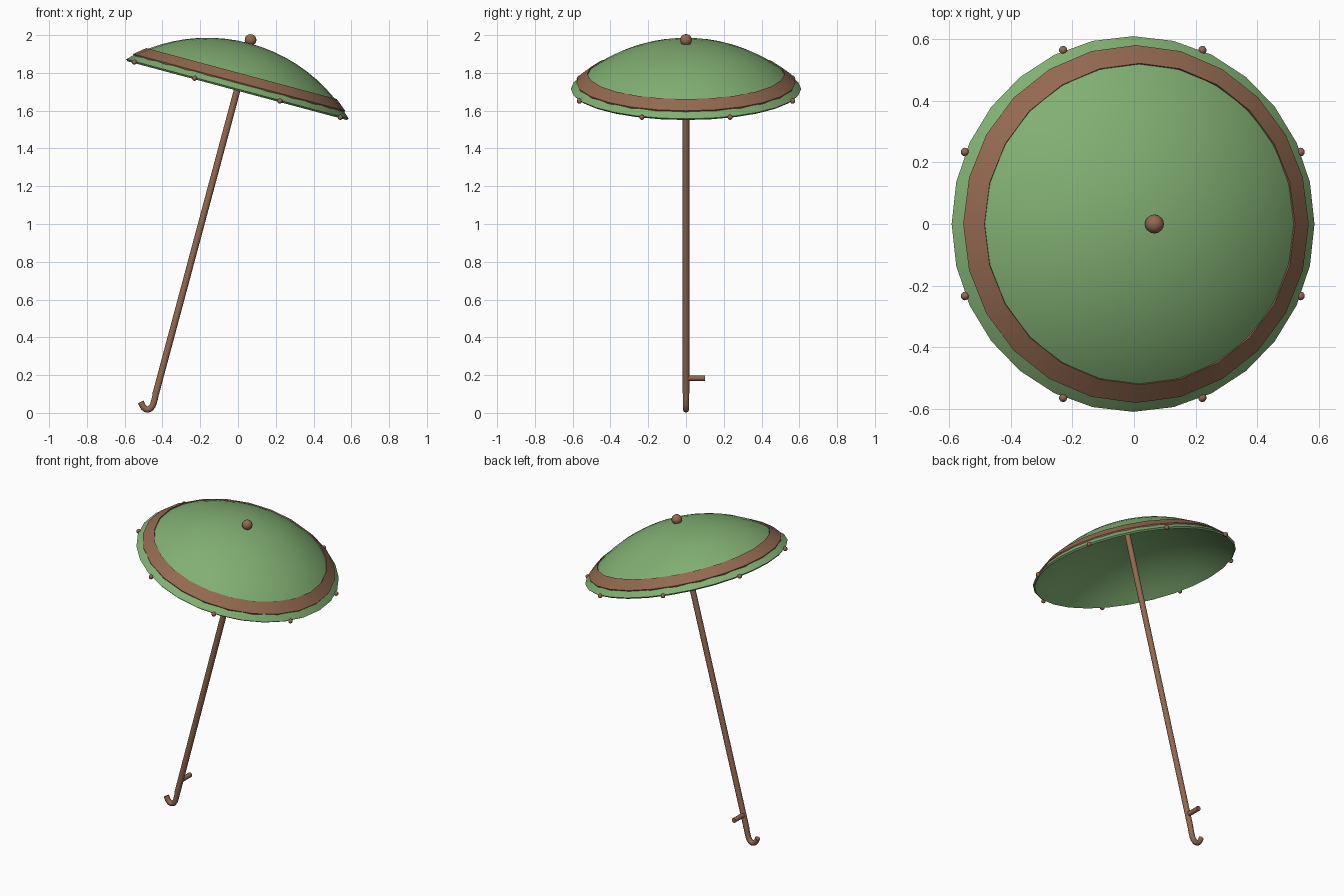
import bpy, bmesh
from math import sin, cos, pi, radians, sqrt
from mathutils import Matrix, Vector

if "Cube" in bpy.data.objects:
    bpy.data.objects.remove(bpy.data.objects["Cube"])

TILT = Matrix.Translation((-0.003, 0, 1.715)) @ Matrix.Rotation(radians(15), 4, 'Y')


def material(name, rgb):
    m = bpy.data.materials.new(name)
    m.diffuse_color = (*rgb, 1)
    m.use_nodes = True
    m.node_tree.nodes["Principled BSDF"].inputs["Base Color"].default_value = m.diffuse_color
    return m


GREEN = material("green_cloth", (0.22, 0.43, 0.17))
BROWN = material("brown_wood", (0.29, 0.14, 0.08))


def finish(name, bm, mat, matrix=TILT):
    bmesh.ops.recalc_face_normals(bm, faces=bm.faces)
    for f in bm.faces:
        f.smooth = True
    me = bpy.data.meshes.new(name)
    bm.to_mesh(me)
    bm.free()
    me.set_sharp_from_angle(angle=radians(35))
    me.materials.append(mat)
    ob = bpy.data.objects.new(name, me)
    ob.matrix_world = matrix
    bpy.context.collection.objects.link(ob)
    return ob


def lathe(name, profile, sides, mat):
    """Revolve a closed (radius, height) profile around the tilted axis."""
    bm = bmesh.new()
    rings = []
    for r, z in profile:
        if r < 1e-6:
            rings.append([bm.verts.new((0, 0, z))] * sides)
        else:
            rings.append([bm.verts.new((r * cos(2 * pi * i / sides), r * sin(2 * pi * i / sides), z))
                          for i in range(sides)])
    for a, b in zip(rings, rings[1:] + rings[:1]):
        for i in range(sides):
            j = (i + 1) % sides
            vs = list(dict.fromkeys((a[i], a[j], b[j], b[i])))
            if len(vs) > 2:
                bm.faces.new(vs)
    return finish(name, bm, mat)


def ball(name, pos, r, segs, rings):
    bm = bmesh.new()
    bmesh.ops.create_uvsphere(bm, u_segments=segs, v_segments=rings, radius=r,
                              matrix=Matrix.Translation(pos))
    return finish(name, bm, BROWN)


def rod(name, a, b, r, matrix):
    a, b = Vector(a), Vector(b)
    bm = bmesh.new()
    rot = (b - a).to_track_quat('Z', 'Y').to_matrix().to_4x4()
    bmesh.ops.create_cone(bm, cap_ends=True, segments=12, radius1=r, radius2=r,
                          depth=(b - a).length, matrix=Matrix.Translation((a + b) / 2) @ rot)
    return finish(name, bm, BROWN, matrix)


# Canopy: thin spherical cap, open below
RIM, RISE, THICK = 0.61, 0.25, 0.013
R = (RIM ** 2 + RISE ** 2) / (2 * RISE)
drop = R - RISE
N = 10
rim_angle = math_angle = Vector((0, 1)).angle(Vector((RIM, drop)))
arc = lambda rad: [(rad * sin(rim_angle * i / N), rad * cos(rim_angle * i / N) - drop) for i in range(N + 1)]
lathe("canopy", arc(R) + arc(R - THICK)[::-1], 28, GREEN)

# Trim band just above the rim
lathe("trim_band", [(0.522, 0.084), (0.581, 0.036), (0.576, 0.024), (0.517, 0.072)], 24, BROWN)

# Finial and rib tips
ball("finial", (0, 0, 0.268), 0.031, 16, 10)
for k in range(8):
    a = radians(22.5 + 45 * k)
    ball(f"rib_tip_{k + 1}", (0.611 * cos(a), 0.611 * sin(a), -0.004), 0.014, 10, 6)

# Shaft along the tilted axis
rod("shaft", (0, 0, -1.67), (0, 0, 0.255), 0.0175, TILT)

# Hooked handle
cu = bpy.data.curves.new("hook_path", 'CURVE')
cu.dimensions = '3D'
cu.bevel_depth = 0.0165
cu.bevel_resolution = 2
cu.use_fill_caps = True
cu.resolution_u = 4
pts = [(-0.433, 0.112), (-0.444, 0.062), (-0.458, 0.030), (-0.479, 0.018), (-0.499, 0.029), (-0.515, 0.058)]
sp = cu.splines.new('BEZIER')
sp.bezier_points.add(len(pts) - 1)
for p, (x, z) in zip(sp.bezier_points, pts):
    p.co = (x, 0, z)
    p.handle_left_type = p.handle_right_type = 'AUTO'
hook = bpy.data.objects.new("hook_handle", cu)
cu.materials.append(BROWN)
bpy.context.collection.objects.link(hook)

# Side peg near the handle
rod("side_peg", (-0.414, 0, 0.184), (-0.414, 0.10, 0.184), 0.015, Matrix.Identity(4))
